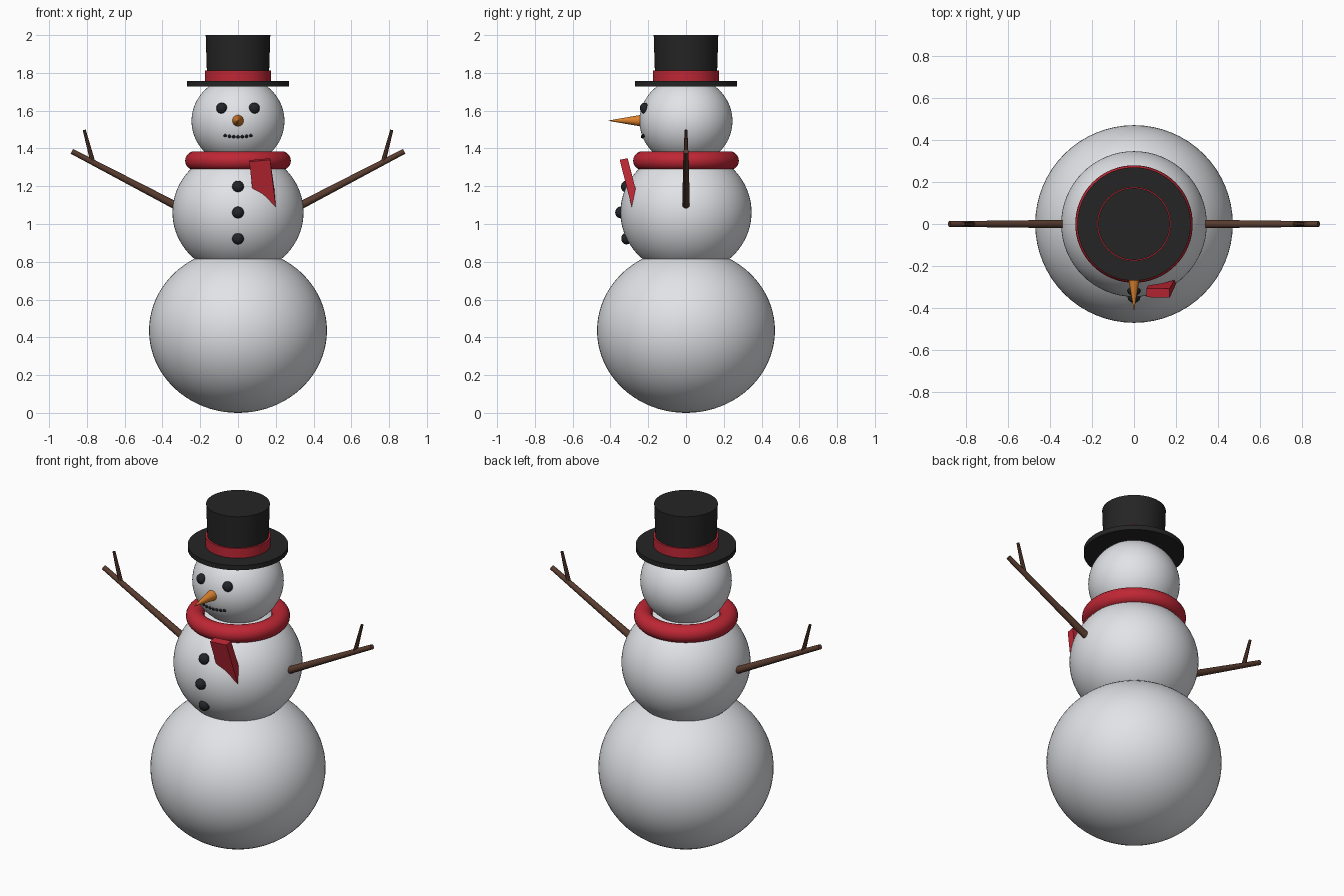
import bpy, bmesh, math
from mathutils import Vector

if "Cube" in bpy.data.objects:
    bpy.data.objects.remove(bpy.data.objects["Cube"])


def material(name, rgb):
    m = bpy.data.materials.new(name)
    m.diffuse_color = (*rgb, 1)
    m.use_nodes = True
    m.node_tree.nodes["Principled BSDF"].inputs["Base Color"].default_value = m.diffuse_color
    return m


SNOW = material("snow white", (0.76, 0.77, 0.80))
HAT = material("hat black", (0.018, 0.018, 0.018))
COAL = material("coal black", (0.016, 0.018, 0.021))
RED = material("wool red", (0.52, 0.02, 0.035))
ORANGE = material("carrot orange", (0.72, 0.22, 0.025))
WOOD = material("stick brown", (0.10, 0.045, 0.028))


def finish(name, mat, smooth=True):
    ob = bpy.context.object
    ob.name = name
    ob.data.materials.append(mat)
    if smooth:
        bpy.ops.object.shade_smooth_by_angle(angle=math.radians(40))
    return ob


def ball(name, loc, scale, mat, seg=48, rings=32):
    bpy.ops.mesh.primitive_uv_sphere_add(segments=seg, ring_count=rings, location=loc)
    bpy.context.object.scale = scale
    bpy.ops.object.transform_apply(location=False, rotation=False, scale=True)
    return finish(name, mat)


def taper(name, a, b, r1, r2, mat, sides):
    """Round tapered bar running from point a to point b."""
    a, b = Vector(a), Vector(b)
    bpy.ops.mesh.primitive_cone_add(vertices=sides, radius1=r1, radius2=r2,
                                    depth=(b - a).length, location=(a + b) / 2)
    bpy.context.object.rotation_euler = (b - a).to_track_quat('Z', 'Y').to_euler()
    return finish(name, mat)


def front_y(x, z, centre, rx, rz):
    """Depth of the front surface of a snowball at x, z."""
    return -rx * math.sqrt(1 - (x / rx) ** 2 - ((z - centre) / rz) ** 2)


# Snowballs
HEAD = (1.545, 0.246, 0.235)
BODY = (1.062, 0.347, 0.33)
ball("bottom_snowball", (0, 0, 0.436), (0.471, 0.471, 0.436), SNOW, 64, 40)
ball("middle_snowball", (0, 0, BODY[0]), (BODY[1], BODY[1], BODY[2]), SNOW, 64, 40)
ball("head", (0, 0, HEAD[0]), (HEAD[1], HEAD[1], HEAD[2]), SNOW, 64, 40)

# Top hat
taper("hat_brim", (0, 0, 1.729), (0, 0, 1.757), 0.27, 0.27, HAT, 64)
taper("hat_crown", (0, 0, 1.75), (0, 0, 2.0), 0.163, 0.171, HAT, 64)
taper("hat_band", (0, 0, 1.752), (0, 0, 1.813), 0.176, 0.176, RED, 64)

# Face
for side, s in (("left", 1), ("right", -1)):
    x, z = 0.086 * s, 1.613
    ball(f"{side}_eye", (x, front_y(x, z, *HEAD), z), (0.029, 0.025, 0.029), COAL, 20, 12)
taper("carrot_nose", (0, -0.225, 1.547), (0, -0.41, 1.547), 0.033, 0.001, ORANGE, 24)
for i in range(-3, 4):
    x = i * 0.0225
    z = 1.462 + 0.0007 * i * i
    ball(f"mouth_coal_{i + 4}", (x, front_y(x, z, *HEAD), z), (0.009, 0.009, 0.009), COAL, 8, 6)

# Buttons
for i, z in enumerate((1.198, 1.061, 0.923)):
    y = front_y(0, z, *BODY)
    ball(f"button_{i + 1}", (0, y, z), (0.031, 0.028, 0.031), COAL, 20, 12)

# Scarf ring
bpy.ops.mesh.primitive_torus_add(major_segments=64, minor_segments=20, major_radius=0.23,
                                 minor_radius=0.05, location=(0, 0, 1.335))
finish("scarf_ring", RED)

# Scarf tail: leaning slab whose slanted end is cut higher at the back
outline = [(0.06, 1.33), (0.17, 1.34), (0.20, 1.09), (0.14, 1.15), (0.075, 1.19)]
bm = bmesh.new()
front, back = [], []
for x, z in outline:
    zb = z + (0.008 if z > 1.3 else 0.097)
    xb = x if z > 1.3 else x - 0.008
    front.append(bm.verts.new((x, -0.35 + 0.257 * (1.335 - z), z)))
    back.append(bm.verts.new((xb, -0.308 + 0.257 * (1.345 - zb), zb)))
bm.faces.new(front)
bm.faces.new(back[::-1])
for i in range(5):
    j = (i + 1) % 5
    bm.faces.new((front[i], front[j], back[j], back[i]))
bmesh.ops.recalc_face_normals(bm, faces=bm.faces)
mesh = bpy.data.meshes.new("scarf_tail")
bm.to_mesh(mesh)
bm.free()
tail = bpy.data.objects.new("scarf_tail", mesh)
tail.data.materials.append(RED)
bpy.context.collection.objects.link(tail)

# Stick arms with a small twig each
for side, s in (("left", 1), ("right", -1)):
    taper(f"{side}_arm", (0.325 * s, 0, 1.095), (0.88 * s, 0, 1.385), 0.021, 0.014, WOOD, 10)
    taper(f"{side}_twig", (0.768 * s, 0, 1.325), (0.814 * s, 0, 1.498), 0.013, 0.008, WOOD, 8)
